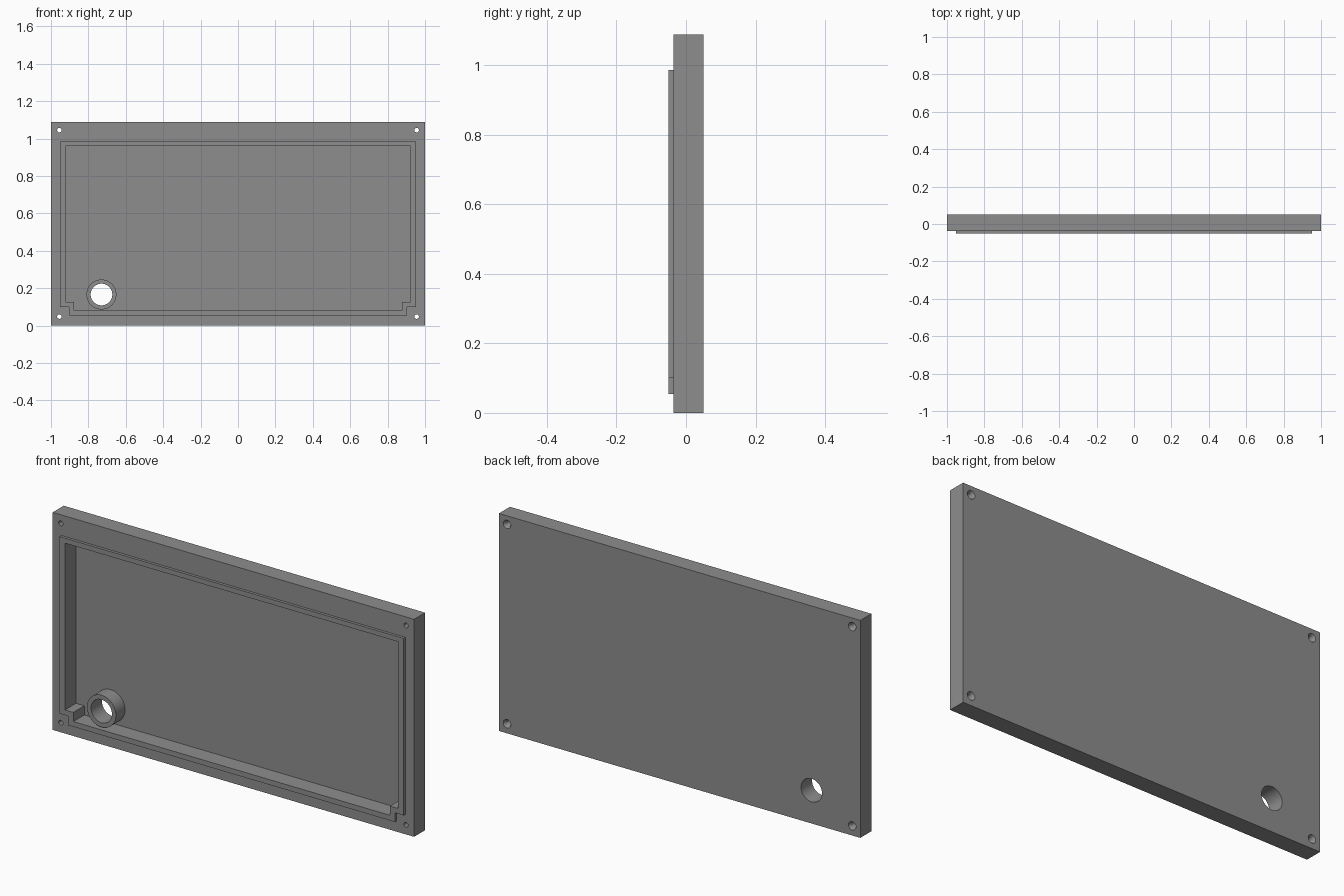
import bpy, bmesh, math
from mathutils import Vector

if "Cube" in bpy.data.objects:
    bpy.data.objects.remove(bpy.data.objects["Cube"])

H = 1.088                      # panel height
FRONT, BACK = -0.0365, 0.0505  # panel faces
LIP, FLOOR = -0.0505, 0.036    # lip front and recess floor

grey = bpy.data.materials.new("grey plastic")
grey.diffuse_color = (0.27, 0.27, 0.27, 1)
grey.use_nodes = True
grey.node_tree.nodes["Principled BSDF"].inputs["Base Color"].default_value = grey.diffuse_color


def make(name, rings):
    """Solid from matching rings of points, front to back."""
    bm = bmesh.new()
    loops = [[bm.verts.new(p) for p in r] for r in rings]
    bm.faces.new(loops[0])
    bm.faces.new(loops[-1])
    n = len(loops[0])
    for a, b in zip(loops, loops[1:]):
        for i in range(n):
            j = (i + 1) % n
            bm.faces.new((a[i], a[j], b[j], b[i]))
    bmesh.ops.recalc_face_normals(bm, faces=bm.faces)
    me = bpy.data.meshes.new(name)
    bm.to_mesh(me)
    bm.free()
    me.materials.append(grey)
    ob = bpy.data.objects.new(name, me)
    bpy.context.collection.objects.link(ob)
    return ob


def prism(name, outline, y0, y1):
    return make(name, [[(x, y, z) for x, z in outline] for y in (y0, y1)])


def lathe(name, cx, cz, steps, n=48):
    """Round solid along y from (y, radius) steps."""
    return make(name, [[(cx + r * math.cos(2 * math.pi * i / n), y,
                         cz + r * math.sin(2 * math.pi * i / n)) for i in range(n)]
                       for y, r in steps])


def stepped(x, xn, z0, zn, z1):
    """Symmetric outline with notched lower corners."""
    half = [(xn, z0), (xn, zn), (x, zn), (x, z1)]
    return half + [(-a, b) for a, b in reversed(half)]


def combine(target, tool, op):
    mod = target.modifiers.new(op.lower(), 'BOOLEAN')
    mod.object, mod.operation, mod.solver = tool, op, 'EXACT'
    bpy.context.view_layer.objects.active = target
    bpy.ops.object.modifier_apply(modifier=mod.name)
    bpy.data.objects.remove(tool)


# Panel with raised sealing lip
panel = prism("cover_panel", [(-1, 0), (1, 0), (1, H), (-1, H)], FRONT, BACK)
combine(panel, prism("lip", stepped(0.952, 0.904, 0.054, 0.1, 0.985), LIP, 0), 'UNION')

# Recess inside the lip
combine(panel, prism("recess", stepped(0.922, 0.876, 0.08, 0.126, 0.96), -0.1, FLOOR), 'DIFFERENCE')

# Round boss with through hole
BX, BZ = -0.73, 0.166
combine(panel, lathe("boss", BX, BZ, [(FRONT, 0.08), (0.043, 0.08)]), 'UNION')
combine(panel, lathe("boss_hole", BX, BZ, [(-0.1, 0.058), (0.1, 0.058)]), 'DIFFERENCE')

# Countersunk corner screw holes
for x in (-0.955, 0.955):
    for z in (0.048, H - 0.043):
        combine(panel, lathe("screw_hole", x, z,
                             [(-0.1, 0.012), (0.034, 0.012), (BACK, 0.021), (0.06, 0.021)], 24),
                'DIFFERENCE')

panel.select_set(True)
bpy.context.view_layer.objects.active = panel
bpy.ops.object.shade_smooth_by_angle(angle=math.radians(30))
